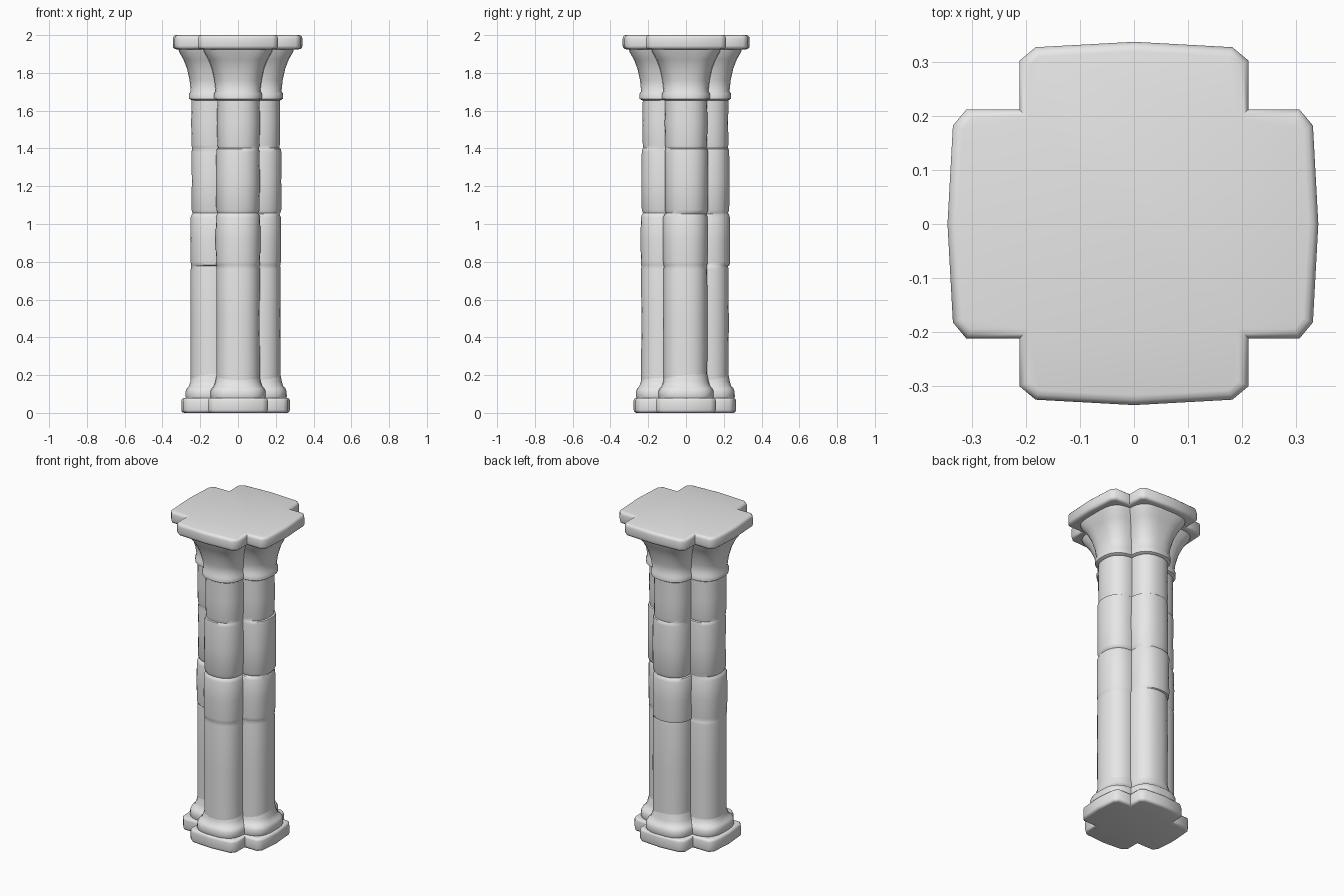
import bpy, bmesh, math, random
from mathutils import Vector

random.seed(4)
if "Cube" in bpy.data.objects:
    bpy.data.objects.remove(bpy.data.objects["Cube"], do_unlink=True)

stone = bpy.data.materials.new("pale_stone")
stone.use_nodes = True
stone.diffuse_color = (0.8, 0.8, 0.8, 1)
stone.node_tree.nodes["Principled BSDF"].inputs["Base Color"].default_value = (0.8, 0.8, 0.8, 1)

# Each arm of the cross: its direction and the distance of its shaft from the middle
ARMS = {"left": (Vector((1, 0, 0)), 0.112), "back": (Vector((0, 1, 0)), 0.112),
        "right": (Vector((-1, 0, 0)), 0.132), "front": (Vector((0, -1, 0)), 0.119)}
UP = Vector((0, 0, 1))
SIDES = 28


def finish(name, bm, angle):
    bmesh.ops.recalc_face_normals(bm, faces=bm.faces)
    mesh = bpy.data.meshes.new(name)
    bm.to_mesh(mesh)
    bm.free()
    mesh.materials.append(stone)
    obj = bpy.data.objects.new(name, mesh)
    bpy.context.collection.objects.link(obj)
    bpy.ops.object.select_all(action="DESELECT")
    obj.select_set(True)
    bpy.context.view_layer.objects.active = obj
    bpy.ops.object.shade_smooth_by_angle(angle=math.radians(angle))


def bend(c, n):
    return math.copysign(abs(c) ** (2 / n), c)


def loft(name, out, rows, angle=40):
    """Rows are (height, distance out, sideways shift, radius, squareness)."""
    side = UP.cross(out)
    bm = bmesh.new()
    rings = []
    for z, dist, shift, r, n in rows:
        ring = []
        for i in range(SIDES):
            a = math.tau * (i + 0.5) / SIDES
            p = out * (dist + r * bend(math.cos(a), n)) + side * (shift + r * bend(math.sin(a), n))
            ring.append(bm.verts.new(p + UP * z))
        rings.append(ring)
    for lo, hi in zip(rings, rings[1:]):
        for i in range(SIDES):
            j = (i + 1) % SIDES
            bm.faces.new((lo[i], lo[j], hi[j], hi[i]))
    bm.faces.new(rings[0][::-1])
    bm.faces.new(rings[-1])
    finish(name, bm, angle)


def cross_slab(name, z0, z1, half, reach, soft):
    """Cross-shaped slab with slightly bowed ends and softened rims."""
    bm = bmesh.new()
    outline = []
    for arm, (out, _) in ARMS.items():
        side, r = UP.cross(out), reach[arm]
        for u, v in ((r - 0.035, -half), (r - 0.01, 0.03 - half), (r, 0),
                     (r - 0.01, half - 0.03), (r - 0.035, half), (half, half)):
            outline.append(bm.verts.new(out * u + side * v + UP * z0))
    base = bm.faces.new(outline)
    new = bmesh.ops.extrude_face_region(bm, geom=[base])["geom"]
    bmesh.ops.translate(bm, vec=UP * (z1 - z0), verts=[g for g in new if isinstance(g, bmesh.types.BMVert)])
    rims = [e for e in bm.edges if abs(e.verts[0].co.z - e.verts[1].co.z) < 1e-5]
    bmesh.ops.bevel(bm, geom=rims, offset=soft, segments=3, profile=0.5, affect="EDGES")
    finish(name, bm, 50)


# Foot and top slabs
cross_slab("foot_slab", 0, 0.08, 0.158,
           {"left": 0.275, "right": 0.30, "front": 0.277, "back": 0.265}, 0.016)
cross_slab("top_slab", 1.925, 2.0, 0.212,
           {"left": 0.341, "right": 0.345, "front": 0.335, "back": 0.337}, 0.018)

FOOT = ((0.07, 0.14, 3), (0.085, 0.147, 3), (0.115, 0.146, 3), (0.132, 0.138, 3),
        (0.14, 0.129, 2.6), (0.165, 0.121, 2.4), (0.21, 0.112, 2.3))
CAPITAL = ((1.655, 0.114, 2.4), (1.663, 0.127, 2.4), (1.69, 0.127, 2.5), (1.703, 0.119, 2.5),
           (1.76, 0.125, 2.6), (1.82, 0.138, 2.9), (1.87, 0.157, 3.3), (1.91, 0.18, 3.9),
           (1.935, 0.187, 4))
# Stone drums of a shaft: bottom, top, radius, depth of the upper joint
DRUMS = ((0.17, 0.78, 0.116, 0.002), (0.78, 1.055, 0.118, 0.007),
         (1.055, 1.4, 0.115, 0.003), (1.4, 1.67, 0.112, 0.0))

for arm, (out, dist) in ARMS.items():
    loft(arm + "_foot_moulding", out, [(z, dist, 0, r, n) for z, r, n in FOOT])
    loft(arm + "_capital", out, [(z, dist, 0, r, n) for z, r, n in CAPITAL], 45)

    # Slightly uneven drums stacked into one worn shaft
    rows, below = [], 0.0
    for z0, z1, r, joint in DRUMS:
        d = dist + random.uniform(-0.004, 0.004)
        s = random.uniform(-0.004, 0.004)
        mid = (z0 + z1) / 2
        for z, cut in ((z0 + 0.002, below), (z0 + 0.02, 0), (mid, random.uniform(-0.003, 0.002)),
                       (z1 - 0.02, 0), (z1 - 0.002, joint)):
            rows.append((z, d, s, r - cut, 2.35))
        below = joint
    loft(arm + "_shaft", out, rows)
